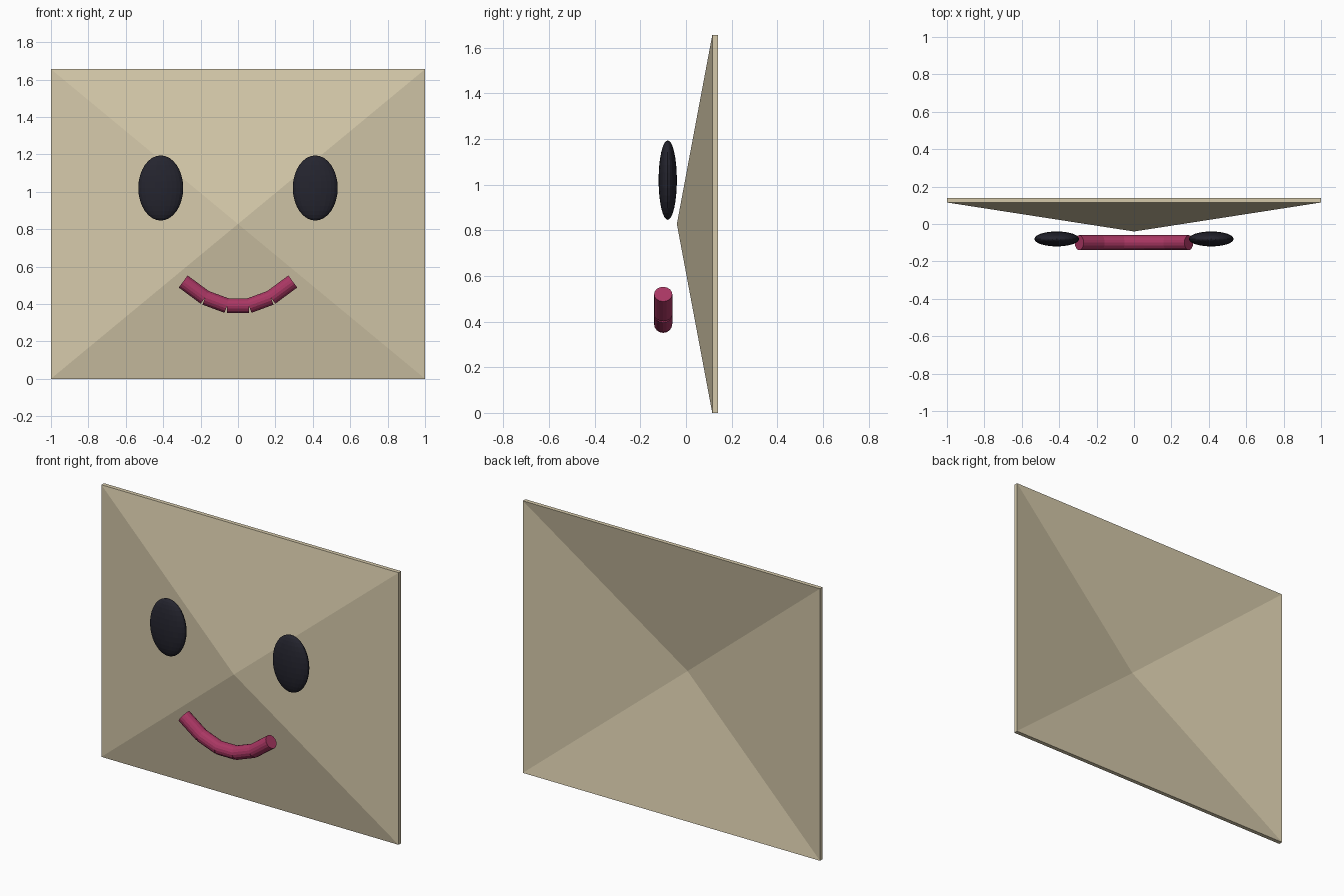
import bpy
import bmesh
from math import atan2, hypot, pi
from mathutils import Vector

cube = bpy.data.objects.get("Cube")
if cube:
    bpy.data.objects.remove(cube, do_unlink=True)


def make_material(name, rgb):
    mat = bpy.data.materials.new(name)
    mat.use_nodes = True
    color = (*rgb, 1)
    mat.diffuse_color = color
    mat.node_tree.nodes["Principled BSDF"].inputs["Base Color"].default_value = color
    return mat


sand = make_material("sand", (0.66, 0.58, 0.40))
charcoal = make_material("charcoal", (0.018, 0.018, 0.028))
berry = make_material("berry", (0.40, 0.038, 0.125))

HEIGHT = 1.655
RIM_Y, APEX_Y, THICK = 0.115, -0.04, 0.025


# Face panel: a hollow pyramid shell, its front layer extruded straight back
bm = bmesh.new()
corners = [bm.verts.new((x, RIM_Y, z))
           for x, z in ((-1, 0), (1, 0), (1, HEIGHT), (-1, HEIGHT))]
apex = bm.verts.new((0, APEX_Y, HEIGHT / 2))
front = [bm.faces.new((corners[i], corners[(i + 1) % 4], apex)) for i in range(4)]
extruded = bmesh.ops.extrude_face_region(bm, geom=front, use_keep_orig=True)
back = [v for v in extruded["geom"] if isinstance(v, bmesh.types.BMVert)]
bmesh.ops.translate(bm, verts=back, vec=(0, THICK, 0))
bmesh.ops.recalc_face_normals(bm, faces=bm.faces)
mesh = bpy.data.meshes.new("face_panel")
bm.to_mesh(mesh)
bm.free()
mesh.materials.append(sand)
bpy.context.collection.objects.link(bpy.data.objects.new("face_panel", mesh))

# Eyes: flattened upright ellipsoids floating in front of the panel
for side, name in ((1, "left_eye"), (-1, "right_eye")):
    bpy.ops.mesh.primitive_uv_sphere_add(
        segments=24, ring_count=16, radius=1, location=(side * 0.413, -0.08, 1.02))
    eye = bpy.context.object
    eye.name = name
    eye.scale = (0.12, 0.04, 0.174)
    eye.data.materials.append(charcoal)

# Smile: straight rods laid end to end along a parabola
SEGMENTS, HALF_WIDTH = 5, 0.293
points = []
for i in range(SEGMENTS + 1):
    t = 2 * i / SEGMENTS - 1
    points.append(Vector((t * HALF_WIDTH, -0.10, 0.385 + 0.135 * t * t)))
for i, (a, b) in enumerate(zip(points, points[1:])):
    d = b - a
    bpy.ops.mesh.primitive_cylinder_add(
        vertices=16, radius=0.04, depth=hypot(d.x, d.z),
        location=(a + b) / 2, rotation=(0, pi / 2 - atan2(d.z, d.x), 0))
    rod = bpy.context.object
    rod.name = f"smile_rod_{i + 1}"
    rod.data.materials.append(berry)
